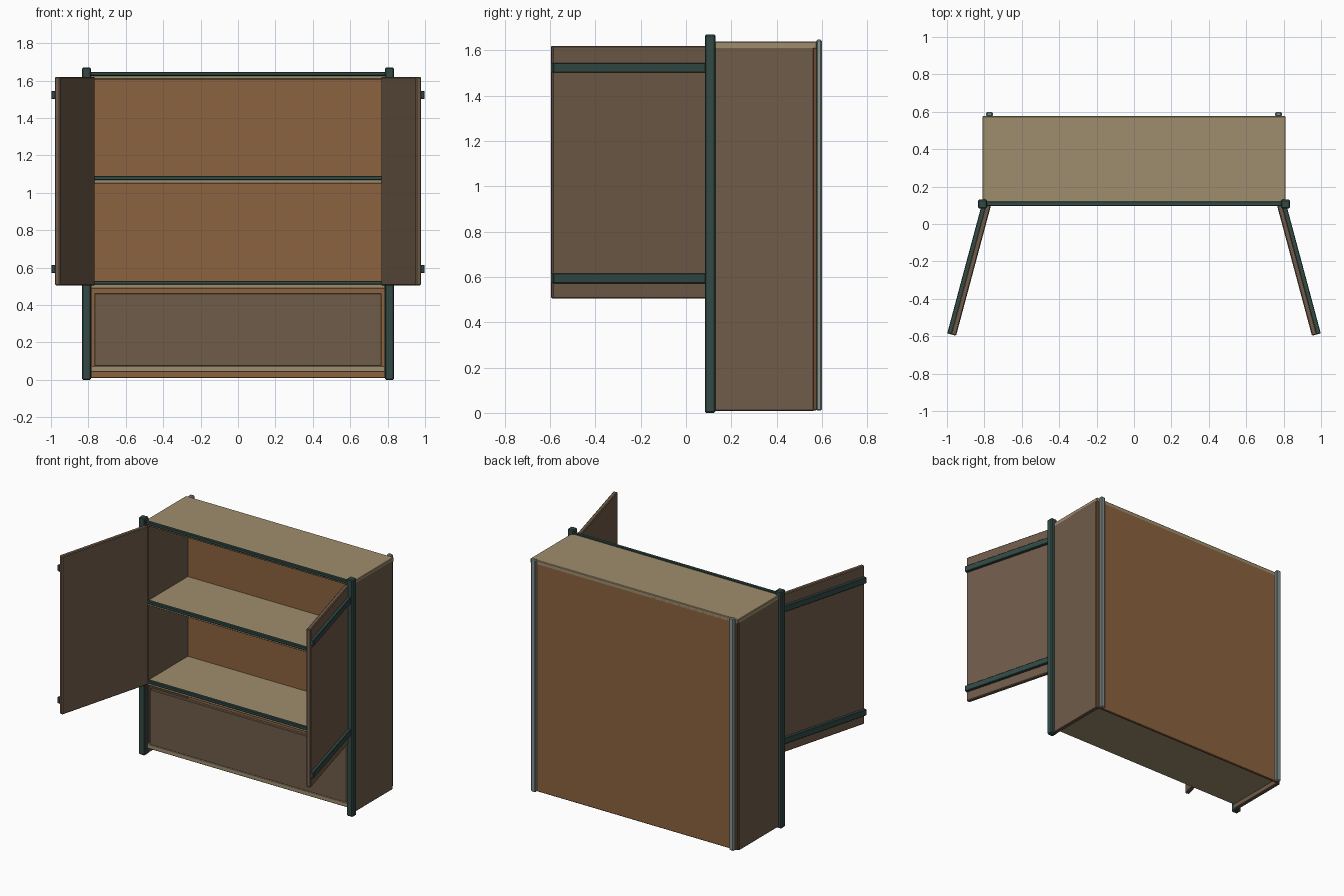
import bpy, math
from mathutils import Matrix, Vector

if "Cube" in bpy.data.objects:
    bpy.data.objects.remove(bpy.data.objects["Cube"])


def material(name, rgb):
    m = bpy.data.materials.new(name)
    m.diffuse_color = [((c / 255 + 0.055) / 1.055) ** 2.4 for c in rgb] + [1]
    m.use_nodes = True
    m.node_tree.nodes["Principled BSDF"].inputs["Base Color"].default_value = m.diffuse_color
    return m


BROWN = material("brown_wood", (112, 92, 74))
TAN = material("tan_wood", (158, 141, 109))
ORANGE = material("orange_wood", (140, 98, 63))
GREEN = material("dark_green_metal", (50, 74, 69))
GREY = material("grey_metal", (134, 150, 147))


def box(name, x, y, z, mat, bevel=0.004, matrix=Matrix()):
    """Box from min/max ranges, with optional extra transform and small bevel."""
    bpy.ops.mesh.primitive_cube_add(size=1)
    o = bpy.context.object
    o.name = name
    size = [r[1] - r[0] for r in (x, y, z)]
    mid = Vector([(r[0] + r[1]) / 2 for r in (x, y, z)])
    o.data.transform(Matrix.Diagonal((*size, 1)))
    o.matrix_world = matrix @ Matrix.Translation(mid)
    o.data.materials.append(mat)
    if bevel:
        b = o.modifiers.new("edge_bevel", "BEVEL")
        b.width = bevel
        b.segments = 1
    return o


# Carcass: back, top and shelves
box("back_panel", (-0.80, 0.80), (0.56, 0.577), (0.01, 1.632), ORANGE)
box("top_panel", (-0.81, 0.81), (0.115, 0.577), (1.607, 1.638), TAN)
for name, z0, z1 in (("middle_shelf", 1.05, 1.083),
                     ("lower_shelf", 0.488, 0.522),
                     ("bottom_shelf", 0.043, 0.075)):
    box(name, (-0.787, 0.787), (0.112, 0.562), (z0, z1), TAN, 0.003)

# Green trim along shelf fronts
for name, z0, z1 in (("top_trim", 1.626, 1.647),
                     ("middle_trim", 1.069, 1.09),
                     ("lower_trim", 0.509, 0.53)):
    box(name, (-0.79, 0.79), (0.097, 0.12), (z0, z1), GREEN, 0.003)

# Fixed front panel of the lower compartment
box("lower_front_panel", (-0.768, 0.768), (0.113, 0.14), (0.072, 0.464), BROWN)

for s, side in ((-1, "left"), (1, "right")):
    def mx(a, b):
        return tuple(sorted((s * a, s * b)))

    # Side walls and corner posts
    box(side + "_side", mx(0.782, 0.81), (0.115, 0.565), (0.008, 1.622), BROWN)
    box(side + "_front_post", mx(0.786, 0.834), (0.083, 0.13), (0, 1.67), GREEN, 0.006)
    box(side + "_back_post", mx(0.755, 0.79), (0.574, 0.60), (0.01, 1.647), GREY, 0.006)

    # Open door, swung 15 degrees past straight ahead, with two strap hinges
    pose = Matrix.Translation((s * 0.765, 0.098, 0)) @ Matrix.Rotation(s * math.radians(15), 4, "Z")
    box(side + "_door", mx(0, 0.029), (-0.72, 0), (0.505, 1.62), BROWN, 0.005, pose)
    for where, z0, z1 in (("lower", 0.572, 0.615), ("upper", 1.502, 1.545)):
        box(f"{side}_{where}_strap", mx(0.025, 0.049), (-0.72, 0), (z0, z1), GREEN, 0.003, pose)
